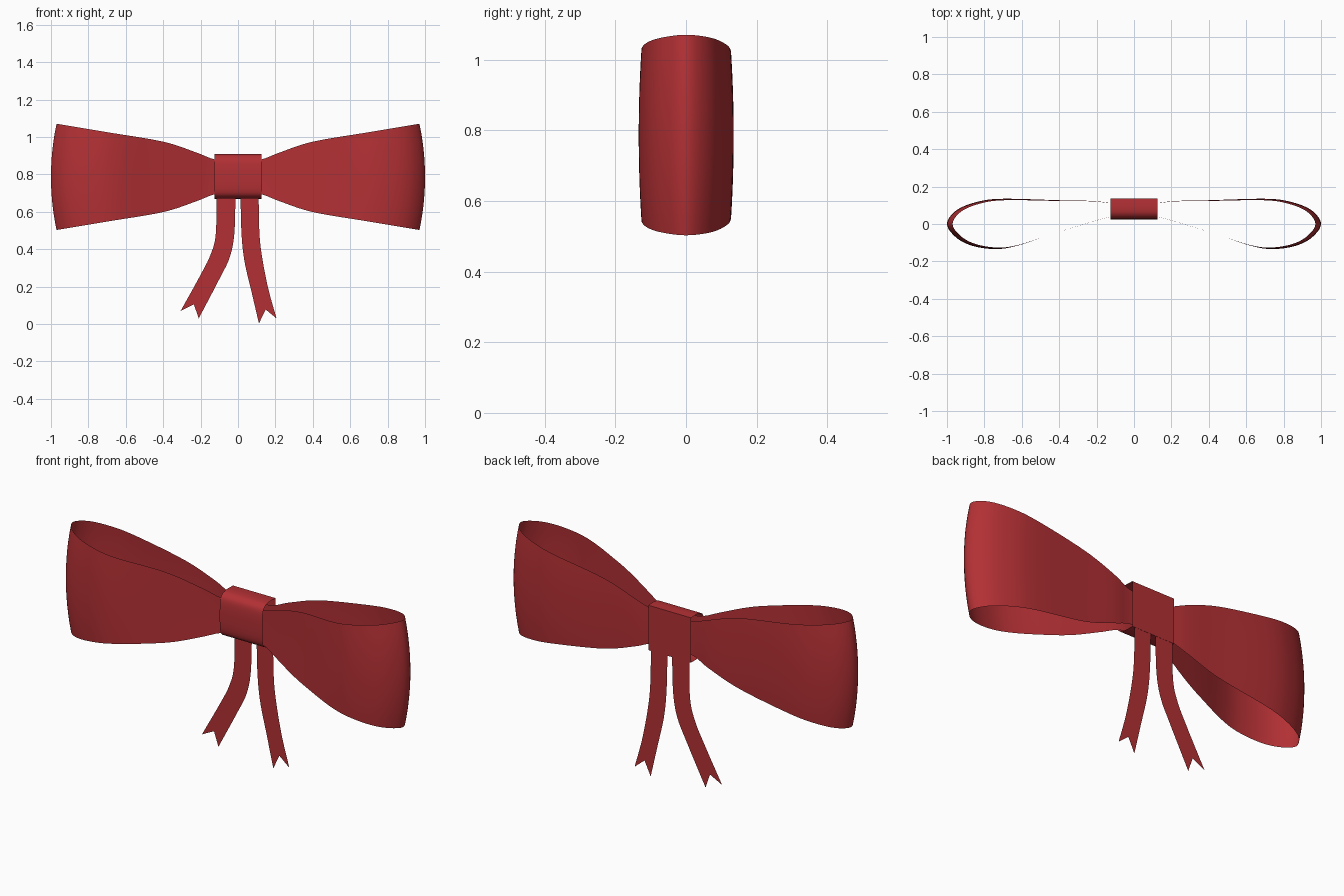
import bpy
from mathutils import Vector

if "Cube" in bpy.data.objects:
    bpy.data.objects.remove(bpy.data.objects["Cube"])

red = bpy.data.materials.new("red_ribbon")
red.diffuse_color = (0.45, 0.03, 0.035, 1)
red.use_nodes = True
red.node_tree.nodes["Principled BSDF"].inputs["Base Color"].default_value = red.diffuse_color


def spline(pts, n):
    """Catmull-Rom curve through the points, n steps per span."""
    p = [Vector(q) for q in pts]
    p = [2 * p[0] - p[1]] + p + [2 * p[-1] - p[-2]]
    out = []
    for i in range(1, len(p) - 2):
        a, b, c, d = p[i - 1:i + 3]
        for k in range(n):
            t = k / n
            out.append(0.5 * (2 * b + (c - a) * t + (2 * a - 5 * b + 4 * c - d) * t * t
                              + (3 * b - a - 3 * c + d) * t ** 3))
    return out + [p[-2]]


def sheet(name, rows, closed=False):
    """Skin a list of equally long point rows into a smooth surface."""
    w, n = len(rows[0]), len(rows)
    faces = [(i * w + j, (i + 1) % n * w + j, (i + 1) % n * w + j + 1, i * w + j + 1)
             for i in range(n if closed else n - 1) for j in range(w - 1)]
    mesh = bpy.data.meshes.new(name)
    mesh.from_pydata([v for r in rows for v in r], [], faces)
    mesh.materials.append(red)
    ob = bpy.data.objects.new(name, mesh)
    bpy.context.collection.objects.link(ob)
    bpy.context.view_layer.objects.active = ob
    ob.select_set(True)
    bpy.ops.object.shade_smooth_by_angle(angle=0.7)
    ob.select_set(False)
    return ob


# Loops: plan-view path, half height along x, slight outward bulge at mid height
path = spline([(0.0, 0.045), (0.12, 0.04), (0.297, -0.01), (0.457, -0.06), (0.62, -0.115),
               (0.735, -0.134), (0.86, -0.118), (0.95, -0.073), (1.0, 0.0), (0.95, 0.073),
               (0.84, 0.118), (0.7, 0.135), (0.4, 0.127), (0.22, 0.123), (0.12, 0.112),
               (0.0, 0.11)], 6)
heights = spline([(0.0, 0.085), (0.12, 0.092), (0.222, 0.13), (0.4, 0.188), (0.7, 0.239),
                  (1.0, 0.289)], 10)


def half_height(x):
    for a, b in zip(heights, heights[1:]):
        if x <= b.x:
            return a.y + (b.y - a.y) * (x - a.x) / (b.x - a.x)
    return heights[-1].y


for side, label in ((1, "right"), (-1, "left")):
    rows = []
    for p in path:
        row = []
        for j in range(13):
            t = (j - 6) / 6
            shrink = t * t * max(p.x, 0)
            x, y = p.x * (1 - 0.03 * shrink), p.y * (1 - 0.08 * shrink)
            row.append((side * x, y, 0.787 + t * half_height(max(x, 0))))
        rows.append(row if side > 0 else row[::-1])
    sheet(label + "_loop", rows)

# Knot: band with a rounded front and a flat back
front = spline([(0.137, 0.908), (0.085, 0.909), (0.05, 0.9), (0.03, 0.87), (0.025, 0.79),
                (0.03, 0.71), (0.05, 0.68), (0.085, 0.671), (0.137, 0.67)], 5)
sheet("knot", [[(x, p.x, p.y) for x in (-0.125, 0.125)] for p in front], closed=True)

# Tails: flat ribbons hanging from the back, with swallow-tail ends
tails = {
    "left_tail": ([(-0.115, 0.69), (-0.119, 0.48), (-0.147, 0.37), (-0.205, 0.254), (-0.307, 0.07)],
                  [(-0.013, 0.69), (-0.02, 0.48), (-0.045, 0.355), (-0.1, 0.24), (-0.21, 0.03)],
                  (-0.236, 0.106)),
    "right_tail": ([(0.013, 0.69), (0.019, 0.48), (0.035, 0.334), (0.072, 0.174), (0.112, 0.003)],
                   [(0.11, 0.69), (0.115, 0.48), (0.131, 0.345), (0.163, 0.184), (0.206, 0.03)],
                   (0.148, 0.078)),
}
for name, (a, b, notch) in tails.items():
    rows = []
    for p, q in zip(spline(a, 6), spline(b, 6)):
        rows.append([(v.x, 0.136, v.y) for v in (p, (p + q) / 2, q)])
    rows[-1][1] = (notch[0], 0.136, notch[1])
    # slide the middle row points so none pass the notch
    for i in range(2, 6):
        f = (6 - i + 1) / 6
        top = rows[-7][1]
        rows[-i][1] = tuple(top[k] + ((notch[0], 0.136, notch[1])[k] - top[k]) * (7 - i) / 6
                            for k in range(3))
    sheet(name, rows)
